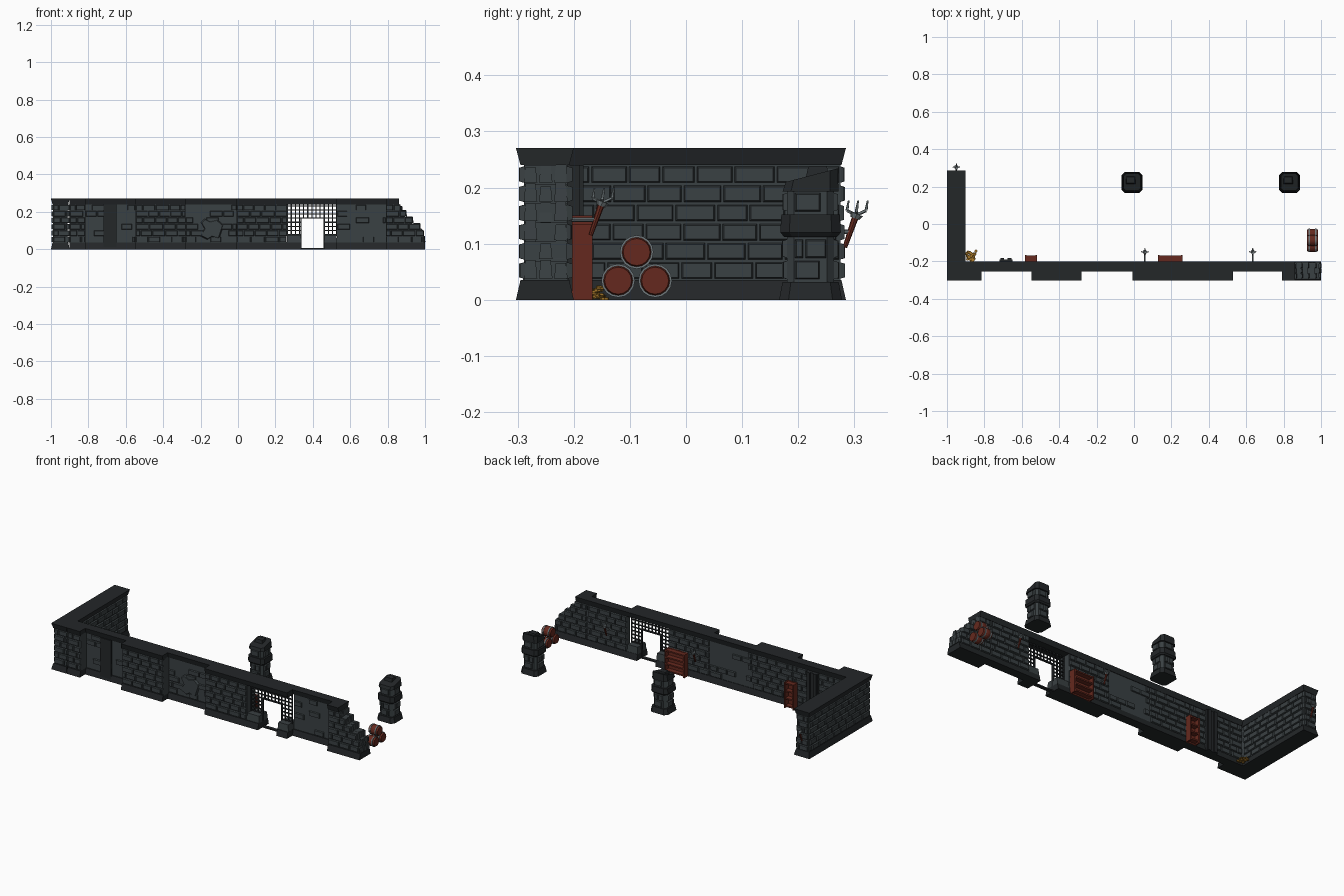
import bpy, bmesh, math, random
from mathutils import Vector as V

if "Cube" in bpy.data.objects:
    bpy.data.objects.remove(bpy.data.objects["Cube"])
random.seed(4)


def material(name, rgb):
    m = bpy.data.materials.new(name)
    m.diffuse_color = (*rgb, 1)
    m.use_nodes = True
    m.node_tree.nodes["Principled BSDF"].inputs["Base Color"].default_value = m.diffuse_color
    return m


STONE = material("stone", (.042, .052, .056))
DARK = material("dark_stone", (.017, .02, .022))
WOOD = material("red_wood", (.13, .022, .013))
METAL = material("metal", (.16, .19, .2))
GOLD = material("gold", (.35, .17, .02))


class Part:
    """Collects simple solids into one named object."""
    def __init__(self, name, mat):
        self.name, self.mat, self.bm = name, mat, bmesh.new()

    def loft(self, a, b):
        va, vb = [[self.bm.verts.new(p) for p in r] for r in (a, b)]
        n = len(va)
        self.bm.faces.new(va[::-1])
        self.bm.faces.new(vb)
        for i in range(n):
            j = (i + 1) % n
            self.bm.faces.new((va[i], va[j], vb[j], vb[i]))

    def box(self, x0, x1, y0, y1, z0, z1, lo=(0, 0), hi=(0, 0)):
        def ring(z, i):
            return [(x0 + i[0], y0 + i[1], z), (x1 - i[0], y0 + i[1], z),
                    (x1 - i[0], y1 - i[1], z), (x0 + i[0], y1 - i[1], z)]
        self.loft(ring(z0, lo), ring(z1, hi))

    def rod(self, p, q, r, r2=None, n=8):
        p, q = V(p), V(q)
        d = (q - p).normalized()
        u = d.orthogonal().normalized()
        w = d.cross(u)
        ang = [2 * math.pi * i / n for i in range(n)]
        self.loft(*[[c + (u * math.cos(a) + w * math.sin(a)) * rad for a in ang]
                    for c, rad in ((p, r), (q, r2 or r))])

    def done(self):
        bmesh.ops.recalc_face_normals(self.bm, faces=self.bm.faces)
        me = bpy.data.meshes.new(self.name)
        self.bm.to_mesh(me)
        self.bm.free()
        me.materials.append(self.mat)
        bpy.context.collection.objects.link(bpy.data.objects.new(self.name, me))


ROWS, Z0, PITCH = 6, .035, .0342
BREAK = [1.0, .995, .975, .935, .9, .87]          # end of each course at the ruin


def bricks(part, origin, u, n, length, skip=0, rows=ROWS, limits=None, width=.066, z0=Z0, pitch=PITCH):
    o, u, n = V(origin), V(u), V(n)
    for r in range(rows):
        end = limits[r] - o.x if limits else length
        s = -width / 2 * (r % 2)
        while s < end:
            w = width * random.uniform(.85, 1.15)
            a, b = max(s, 0) + .0015, min(s + w, end) - .0015
            s += w
            if b - a < .01 or random.random() < skip:
                continue
            za, zb = z0 + r * pitch + .002, z0 + (r + 1) * pitch - .002
            d = random.uniform(.006, .009)
            def quad(i, dep):
                return [o + u * s_ + n * dep + V((0, 0, z)) for s_, z in
                        ((a + i, za + i), (b - i, za + i), (b - i, zb - i), (a + i, zb - i))]
            part.loft(quad(0, -.002), quad(.003, d))


core, brick = Part("wall_core", STONE), Part("wall_bricks", STONE)
trim = Part("wall_base_and_cap", DARK)
BACK, THICK, THIN = -.20, -.303, -.253


def band(x0, x1, y0, y1, base=True, cap=True, inset=(0, .008)):
    if base:
        trim.box(x0, x1, y0, y1, 0, .035, hi=inset)
    if cap:
        trim.box(x0, x1, y0, y1, .24, .27, lo=inset)


# main wall bays: x range, front, brick skip front and back
for x0, x1, f, sf, sb in ((-.9, -.815, THICK, 0, 0), (-.815, -.548, THIN, .75, 0),
                          (-.548, -.28, THICK, 0, 0), (-.28, -.007, THIN, .75, .75),
                          (-.007, .26, THICK, 0, 0), (.53, .79, THIN, .75, 0)):
    core.box(x0, x1, f + .014, BACK - .011, .03, .245)
    band(x0, x1, f, BACK)
    bricks(brick, (x0, f + .014, 0), (1, 0, 0), (0, -1, 0), x1 - x0, sf)
    bricks(brick, (x0, BACK - .011, 0), (1, 0, 0), (0, 1, 0), x1 - x0, sb)

# gate bay: low plinths and cap
band(.26, .53, THICK, BACK, base=False)
for x0, x1 in ((.26, .34), (.46, .53)):
    band(x0, x1, THICK, BACK, cap=False)
    core.box(x0, x1, THICK + .012, BACK - .009, .03, .075, hi=(.003, .004))
trim.box(.34, .46, -.26, -.24, 0, .007)

# ruined end, stepping down course by course
band(.79, 1.0, THICK, BACK, cap=False)
band(.79, .86, THICK, BACK, base=False)
for r, end in enumerate(BREAK):
    core.box(.79, end - .006, THICK + .014, BACK - .011, Z0 + r * PITCH - .003, Z0 + (r + 1) * PITCH)
    for k in range(3):                           # loose rubble faces on the break
        y = THICK + .014 + k * .027
        core.box(end - .04, end - random.uniform(-.004, .008), y, y + .024,
                 Z0 + r * PITCH + .003, Z0 + (r + 1) * PITCH + random.uniform(-.004, .005), hi=(.003, .003))
for y, n in ((THICK + .014, -1), (BACK - .011, 1)):
    bricks(brick, (.79, y, 0), (1, 0, 0), (0, n, 0), .21, limits=BREAK)

# side wall on the left
core.box(-.988, -.912, -.289, .275, .03, .245)
for z0, z1, lo, hi in ((0, .035, (0, 0), (.008, .008)), (.24, .27, (.008, .008), (0, 0))):
    trim.box(-1, -.9, THICK, .285, z0, z1, lo, hi)
bricks(brick, (-.988, -.289, 0), (0, 1, 0), (-1, 0, 0), .564)
bricks(brick, (-.912, -.205, 0), (0, 1, 0), (1, 0, 0), .48)
bricks(brick, (-.988, -.289, 0), (1, 0, 0), (0, -1, 0), .088)
bricks(brick, (-.988, .275, 0), (1, 0, 0), (0, 1, 0), .076)
for p in (core, brick, trim):
    p.done()

# raised cracked patch on the recessed bay
patch = Part("cracked_patch", STONE)
out = [(-.205, .07), (-.165, .05), (-.14, .065), (-.1, .055), (-.085, .1), (-.075, .13),
       (-.11, .16), (-.15, .15), (-.18, .165), (-.2, .145), (-.18, .11)]
patch.loft([(x, -.236, z) for x, z in out],
           [(-.14 + (x + .14) * .88, -.25, .108 + (z - .108) * .88) for x, z in out])
patch.done()

# dark pilaster
post = Part("pilaster", DARK)
post.box(-.72, -.65, -.25, -.19, 0, .24)
for x in (-.715, -.675):
    post.box(x, x + .02, -.2, -.183, 0, .24)
post.done()

# gate lattice around the doorway
gate = Part("gate_lattice", METAL)
gate.mat = DARK
for i in range(13):
    x = .263 + i * .022
    gate.box(x - .003, x + .003, -.254, -.248, .166 if .343 < x < .457 else .07, .243)
for i in range(8):
    z = .079 + i * .0218
    for a, b in (((.26, .53),) if z > .16 else ((.26, .34), (.46, .53))):
        gate.box(a, b, -.252, -.246, z - .003, z + .003)
for x in (.337, .46):
    gate.box(x - .003, x + .003, -.256, -.244, 0, .17)
gate.box(.334, .463, -.256, -.244, .164, .17)
gate.done()

# wooden shelves
for x0, x1, h in ((-.582, -.518, .15), (.128, .258, .135)):
    s = Part("shelf", WOOD)
    for x in (x0, x1 - .008):
        s.box(x, x + .008, -.203, -.167, 0, h)
    s.box(x0, x1, -.203, -.197, 0, h)
    for k in range(4):
        z = .008 + k * (h - .018) / 3
        s.box(x0, x1, -.2, -.169, z, z + .008)
    s.done()

# broken pillars
def octagon(cx, cy, w, z, c=.3, dz=0):
    h, k = w / 2, w / 2 * (1 - 2 * c * .5)
    pts = [(h, -k), (h, k), (k, h), (-k, h), (-h, k), (-h, -k), (-k, -h), (k, -h)]
    return [(cx + a, cy + b, z + dz * b / h) for a, b in pts]


for cx in (-.01, .832):
    cy = .222
    b, t = Part("pillar_body", STONE), Part("pillar_bands", DARK)
    b.loft(octagon(cx, cy, .084, .02), octagon(cx, cy, .084, .2))
    t.loft(octagon(cx, cy, .112, 0), octagon(cx, cy, .1, .032))
    t.loft(octagon(cx, cy, .094, .112), octagon(cx, cy, .108, .12))
    t.loft(octagon(cx, cy, .108, .12), octagon(cx, cy, .104, .152))
    t.loft(octagon(cx, cy, .1, .193), octagon(cx, cy + .002, .092, .222, dz=.012))
    t.box(cx - .035, cx + .02, cy - .01, cy + .035, .21, .238, hi=(.006, .006))
    for u, n in (((1, 0, 0), (0, -1, 0)), ((-1, 0, 0), (0, 1, 0)), ((0, 1, 0), (1, 0, 0)), ((0, -1, 0), (-1, 0, 0))):
        o = V((cx, cy, 0)) + V(n) * .042 - V(u) * .03
        for z in (.034, .155):
            bricks(b, o, u, n, .06, rows=2 if z < .1 else 1, width=.05, z0=z, pitch=.038)
    b.done()
    t.done()

# stacked barrels
for y, z in ((-.121, .034), (-.055, .034), (-.088, .085)):
    w, m = Part("barrel", WOOD), Part("barrel_hoops", METAL)
    st = [(.924, .024), (.94, .028), (.954, .0295), (.968, .028), (.984, .024)]
    for (a, ra), (c, rc) in zip(st, st[1:]):
        w.rod((a, y, z), (c, y, z), ra, rc, 16)
    for a, c in ((.933, .94), (.968, .975)):
        m.rod((a, y, z), (c, y, z), .03, n=16)
    w.done()
    m.done()

# wall torches
for x, y, z in ((.058, -.2, .115), (.635, -.2, .115), (-.95, .25, .093)):
    y += .03 if y < 0 else .033
    h, m = Part("torch_handle", WOOD), Part("torch_cage", METAL)
    top = V((x, y + .018, z + .052))
    h.rod((x, y, z), top, .004, .006)
    m.rod((x, y - .034, z + .028), (x, y + .012, z + .028), .004)
    m.rod(top, top + V((0, .003, .008)), .008, .012)
    for k in range(4):
        a = k * math.pi / 2
        d = V((math.cos(a), math.sin(a), 0))
        p, q = top + V((0, .002, .006)), top + d * .017 + V((0, .003, .014))
        m.rod(p, q, .003, n=5)
        m.rod(q, q + V((0, .003, .018)), .003, .0015, n=5)
    h.done()
    m.done()

# gold coins in the corner
g = Part("gold_coins", GOLD)
for i in range(26):
    x, y = -.895 + random.random() ** 1.5 * .045, -.2 + random.random() * .05
    z = random.uniform(0, .024) * (1 - (x + .895) / .05)
    t = V((random.uniform(-.4, .4), random.uniform(-.4, .4), 1)).normalized() * .004
    g.rod((x, y, z + .003), V((x, y, z + .003)) + t, .008)
g.rod((-.845, -.145, 0), (-.845, -.145, .004), .008)
g.done()
